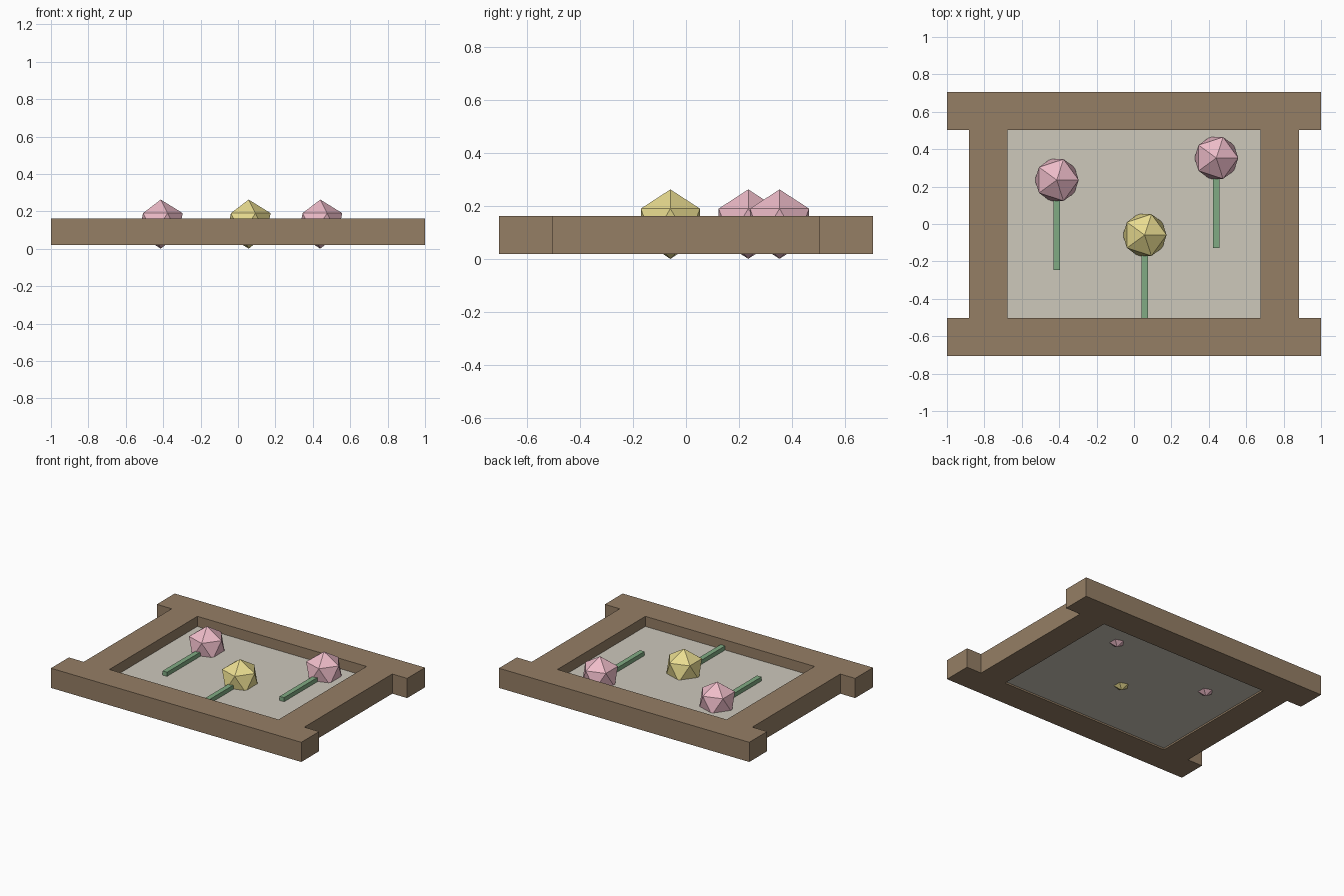
import bpy

if "Cube" in bpy.data.objects:
    bpy.data.objects.remove(bpy.data.objects["Cube"])


def material(name, rgb):
    m = bpy.data.materials.new(name)
    m.diffuse_color = (*rgb, 1)
    m.use_nodes = True
    m.node_tree.nodes["Principled BSDF"].inputs["Base Color"].default_value = m.diffuse_color
    return m


WOOD = material("wood", (0.30, 0.21, 0.13))
CANVAS = material("canvas", (0.61, 0.58, 0.50))
GREEN = material("stem_green", (0.22, 0.41, 0.23))
PINK = material("pink", (0.85, 0.50, 0.58))
YELLOW = material("yellow", (0.82, 0.72, 0.28))


def box(name, x, y, z, mat):
    """Box from (min, max) ranges on each axis."""
    bpy.ops.mesh.primitive_cube_add(
        size=1, location=[(a + b) / 2 for a, b in (x, y, z)])
    ob = bpy.context.object
    ob.name = name
    ob.scale = [b - a for a, b in (x, y, z)]
    bpy.ops.object.transform_apply(location=False, rotation=False, scale=True)
    ob.data.materials.append(mat)
    return ob


# Frame: long rails front and back, shorter side rails between them
FRAME_Z = (0.02, 0.162)
box("front_rail", (-1, 1), (-0.706, -0.502), FRAME_Z, WOOD)
box("back_rail", (-1, 1), (0.502, 0.706), FRAME_Z, WOOD)
box("left_rail", (-0.881, -0.676), (-0.502, 0.502), FRAME_Z, WOOD)
box("right_rail", (0.676, 0.881), (-0.502, 0.502), FRAME_Z, WOOD)

# Recessed panel
box("panel", (-0.676, 0.676), (-0.502, 0.502), (0.032, 0.089), CANVAS)

# Flowers: faceted head with a square stem lying on the panel
for name, x, y, mat in (("left", -0.413, 0.235, PINK),
                        ("middle", 0.057, -0.059, YELLOW),
                        ("right", 0.44, 0.353, PINK)):
    box(name + "_stem", (x - 0.018, x + 0.018), (y - 0.481, y),
        (0.084, 0.119), GREEN)
    bpy.ops.mesh.primitive_ico_sphere_add(
        subdivisions=1, radius=0.131, location=(x, y, 0.132))
    head = bpy.context.object
    head.name = name + "_flower_head"
    head.data.materials.append(mat)
